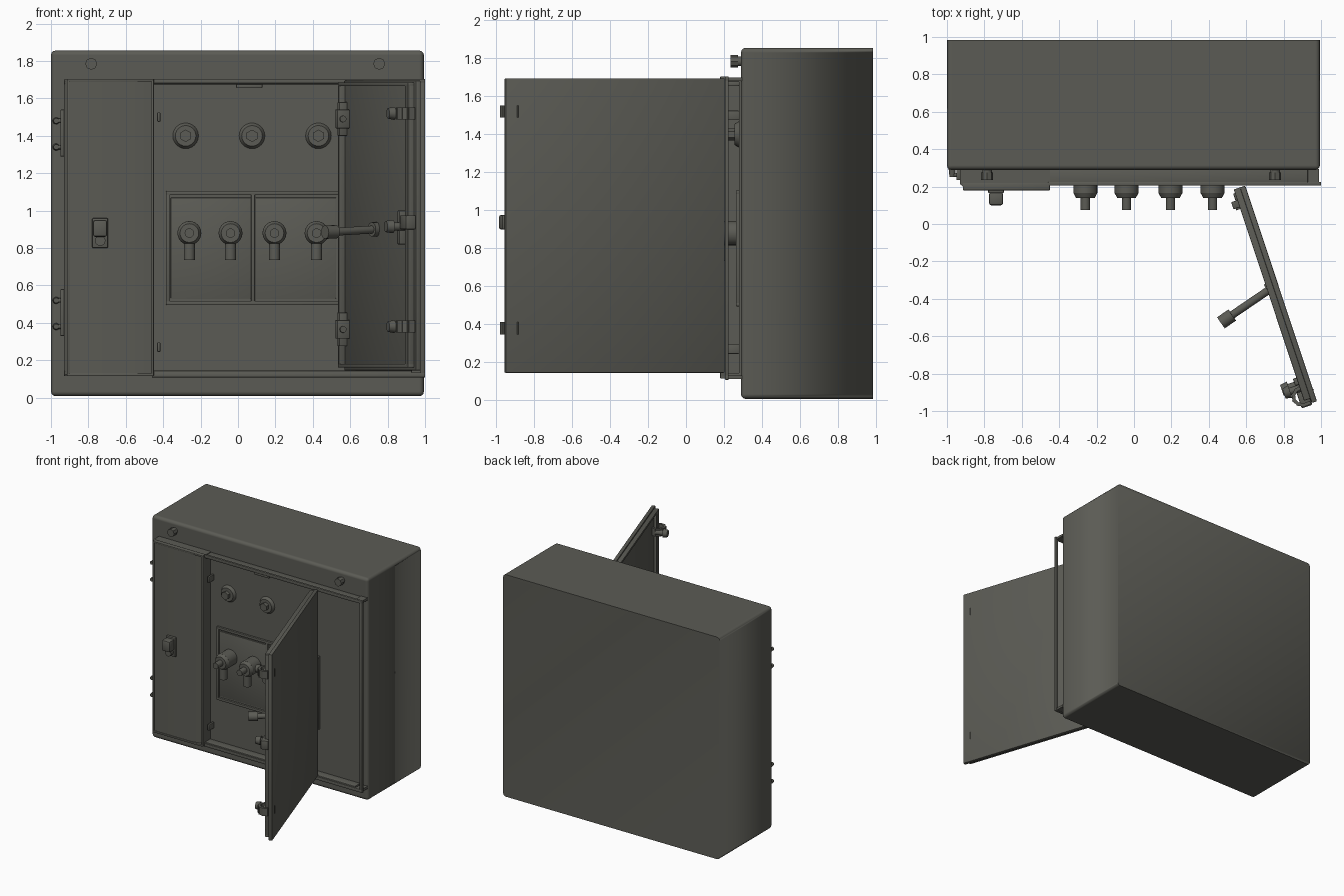
import bpy, bmesh, math
from mathutils import Matrix, Vector

if "Cube" in bpy.data.objects:
    bpy.data.objects.remove(bpy.data.objects["Cube"])

mat = bpy.data.materials.new("dark olive grey paint")
mat.use_nodes = True
COLOUR = (0.105, 0.105, 0.09, 1)
mat.diffuse_color = COLOUR
mat.node_tree.nodes["Principled BSDF"].inputs["Base Color"].default_value = COLOUR


def finish(name, bm, matrix=None, angle=35):
    """Turn a bmesh into a named, painted, smooth-by-angle object."""
    if matrix:
        bm.transform(matrix)
    bmesh.ops.recalc_face_normals(bm, faces=bm.faces)
    for f in bm.faces:
        f.smooth = True
    for e in bm.edges:
        e.smooth = len(e.link_faces) == 2 and e.calc_face_angle() < math.radians(angle)
    mesh = bpy.data.meshes.new(name)
    bm.to_mesh(mesh)
    bm.free()
    mesh.materials.append(mat)
    ob = bpy.data.objects.new(name, mesh)
    bpy.context.collection.objects.link(ob)
    return ob


def box(name, x, y, z, bevel=0.0, matrix=None):
    """Box from (min, max) ranges."""
    bm = bmesh.new()
    size = Vector((x[1] - x[0], y[1] - y[0], z[1] - z[0]))
    mid = Vector((x[0] + x[1], y[0] + y[1], z[0] + z[1])) / 2
    bmesh.ops.create_cube(bm, size=1, matrix=Matrix.Translation(mid) @ Matrix.Diagonal((*size, 1)))
    if bevel:
        bmesh.ops.bevel(bm, geom=bm.edges[:], offset=bevel, segments=2, profile=0.5, affect='EDGES')
    return finish(name, bm, matrix)


def rod(name, a, b, r1, r2=None, sides=20, matrix=None):
    """Cylinder or cone between two points."""
    a, b = Vector(a), Vector(b)
    bm = bmesh.new()
    turn = (b - a).to_track_quat('Z', 'Y').to_matrix().to_4x4()
    bmesh.ops.create_cone(bm, cap_ends=True, segments=sides, radius1=r1,
                          radius2=r1 if r2 is None else r2, depth=(b - a).length,
                          matrix=Matrix.Translation((a + b) / 2) @ turn)
    return finish(name, bm, matrix)


def ring_frame(name, x, y, z, w, bevel=0.0, matrix=None):
    """Four bars around a rectangle in the xz plane."""
    box(name + "_top", x, y, (z[1] - w, z[1]), bevel, matrix)
    box(name + "_bottom", x, y, (z[0], z[0] + w), bevel, matrix)
    box(name + "_left", (x[0], x[0] + w), y, z, bevel, matrix)
    box(name + "_right", (x[1] - w, x[1]), y, z, bevel, matrix)


def prism(name, outline, z):
    """Extrude an xy outline between two heights."""
    bm = bmesh.new()
    face = bm.faces.new([bm.verts.new((px, py, z[0])) for px, py in outline])
    up = bmesh.ops.extrude_face_region(bm, geom=[face])["geom"]
    bmesh.ops.translate(bm, vec=(0, 0, z[1] - z[0]),
                        verts=[v for v in up if isinstance(v, bmesh.types.BMVert)])
    return finish(name, bm)


# Cabinet body: rounded front and sides, plain back
bm = bmesh.new()
bmesh.ops.create_cube(bm, size=1, matrix=Matrix.Translation((-0.003, 0.637, 0.932))
                      @ Matrix.Diagonal((1.994, 0.696, 1.848, 1)))
rounded = [e for e in bm.edges if min(v.co.y for v in e.verts) < 0.5]
bmesh.ops.bevel(bm, geom=rounded, offset=0.025, segments=3, profile=0.5, affect='EDGES')
body = finish("cabinet_body", bm, angle=60)
# the upright back corners shade softly, the level ones stay sharp
for e in body.data.edges:
    p, q = (body.data.vertices[i].co for i in e.vertices)
    if min(p.y, q.y) > 0.98 and abs(p.z - q.z) > 0.5:
        e.use_edge_sharp = False
soft = body.modifiers.new("soft_normals", 'WEIGHTED_NORMAL')
soft.keep_sharp = True

# Front surround: rails, free-standing lip on the right and recessed panel
box("top_rail", (-0.93, 0.93), (0.21, 0.295), (1.675, 1.695), 0.004)
box("bottom_rail", (-0.93, 0.93), (0.21, 0.295), (0.115, 0.145), 0.004)
box("top_lip", (-0.46, 1.0), (0.205, 0.225), (1.68, 1.705), 0.004)
box("bottom_lip", (-0.46, 1.0), (0.205, 0.225), (0.108, 0.135), 0.004)
box("right_lip", (0.975, 1.0), (0.205, 0.225), (0.11, 1.705), 0.004)
for z in (0.122, 1.69):
    box("lip_bracket", (0.93, 0.99), (0.21, 0.295), (z - 0.01, z + 0.01))
box("recessed_panel", (-0.46, 0.93), (0.278, 0.295), (0.14, 1.68))

# Narrow left door with a sloping right edge
prism("left_door", [(-0.93, 0.295), (-0.93, 0.215), (-0.90, 0.185), (-0.56, 0.185),
                    (-0.45, 0.21), (-0.45, 0.295)], (0.125, 1.70))
ring_frame("left_door_rim", (-0.915, -0.45), (0.18, 0.22), (0.115, 1.705), 0.015, 0.004)
box("left_lock", (-0.78, -0.695), (0.165, 0.19), (0.80, 0.96), 0.006)
box("left_lock_housing", (-0.775, -0.70), (0.10, 0.17), (0.86, 0.95), 0.012)
rod("left_lock_button", (-0.737, 0.17, 0.84), (-0.737, 0.13, 0.84), 0.028)

# Left hinges with their pins
for low in (0.33, 1.29):
    box("hinge_leaf", (-0.95, -0.925), (0.235, 0.29), (low, low + 0.25), 0.004)
    for dz in (0.05, 0.19):
        rod("hinge_arm", (-0.93, 0.262, low + dz), (-0.975, 0.262, low + dz), 0.012)
        rod("hinge_pin", (-0.972, 0.295, low + dz), (-0.972, 0.25, low + dz), 0.019, 0.014)

# Bolts on the upper face
for x in (-0.785, 0.755):
    rod("bolt_shank", (x, 0.30, 1.785), (x, 0.25, 1.785), 0.026)
    rod("bolt_head", (x, 0.275, 1.785), (x, 0.235, 1.785), 0.032, sides=8)

# Indicator lamps
for x in (-0.28, 0.075, 0.43):
    rod("lamp_base", (x, 0.285, 1.40), (x, 0.255, 1.40), 0.073, 0.055, 24)
    rod("lamp_nut", (x, 0.26, 1.40), (x, 0.225, 1.40), 0.033, sides=6)

# Switch bay with two framed plates
ring_frame("switch_bay", (-0.385, 0.56), (0.262, 0.285), (0.495, 1.105), 0.022, 0.004)
box("bay_divider", (0.07, 0.09), (0.262, 0.285), (0.51, 1.09), 0.004)
for x in (-0.36, 0.095):
    box("bay_plate", (x, x + 0.43), (0.27, 0.285), (0.53, 1.07), 0.004)

# Rotary switches with hanging grips
for x in (-0.26, -0.04, 0.195, 0.42):
    rod("switch_drum", (x, 0.28, 0.88), (x, 0.165, 0.88), 0.064, sides=24)
    rod("switch_cap", (x, 0.166, 0.88), (x, 0.14, 0.88), 0.064, 0.05, 24)
    rod("switch_spindle", (x, 0.145, 0.88), (x, 0.075, 0.88), 0.025)
    rod("switch_grip", (x, 0.18, 0.86), (x, 0.18, 0.735), 0.03)

# Catches around the recess
box("top_catch", (-0.01, 0.13), (0.22, 0.28), (1.655, 1.678), 0.004)
for z in (0.27, 1.50):
    box("side_catch", (-0.432, -0.415), (0.215, 0.28), (z - 0.025, z + 0.025), 0.004)

# Open main door: a shallow tray swung outward
swing = Matrix.Translation((0.595, 0.205, 0)) @ Matrix.Rotation(math.radians(-71.6), 4, 'Z')
box("main_door_skin", (0, 1.215), (-0.03, 0), (0.145, 1.695), 0.006, swing)
ring_frame("main_door_rim", (0.0, 1.19), (-0.065, -0.02), (0.16, 1.685), 0.02, 0.004, swing)
box("door_end_flange", (1.14, 1.19), (-0.065, -0.055), (0.17, 1.67), 0.0, swing)
for z in (0.365, 1.49):
    box("door_hinge_strip", (0.02, 0.06), (-0.075, -0.03), (z - 0.09, z + 0.09), 0.004, swing)
    box("door_hinge_plate", (0.06, 0.10), (-0.10, -0.03), (z - 0.05, z + 0.05), 0.004, swing)
    rod("door_hinge_bolt", (0.11, -0.07, z), (0.08, -0.07, z), 0.018, None, 12, swing)

# Clamps on the free edge: a bent strap and a screw
for z in (0.38, 1.52):
    for i in range(8):
        t0, t1 = (math.radians(a) for a in (20 - 34 * i, -14 - 34 * i))
        pts = [(1.165 + 0.048 * math.cos(t), -0.06 + 0.055 * math.sin(t)) for t in (t0, t1)]
        ctr, step = (Vector(pts[0]) + Vector(pts[1])) / 2, Vector(pts[1]) - Vector(pts[0])
        place = swing @ Matrix.Translation((ctr.x, ctr.y, z)) @ Matrix.Rotation(
            math.atan2(step.y, step.x), 4, 'Z')
        box("clamp_strap", (-0.022, 0.022), (-0.009, 0.009), (-0.032, 0.032), 0.0, place)
    rod("clamp_screw", (1.12, -0.06, z), (1.12, -0.15, z), 0.02, None, 12, swing)
    rod("clamp_knob", (1.12, -0.12, z), (1.12, -0.155, z), 0.035, 0.028, 12, swing)

# Central latch on the free edge
box("latch_block", (1.12, 1.225), (-0.09, -0.03), (0.90, 0.975), 0.008, swing)
box("latch_bar", (1.06, 1.10), (-0.085, -0.03), (0.82, 1.00), 0.006, swing)
rod("latch_shaft", (1.10, -0.04, 0.915), (1.10, -0.14, 0.915), 0.022, None, 16, swing)
rod("latch_knob", (1.10, -0.12, 0.915), (1.10, -0.16, 0.915), 0.036, 0.03, 16, swing)

# Long handle rod projecting from the inside of the door
rod("handle_rod", (0.74, -0.34, 0.90), (0.49, -0.51, 0.885), 0.021)
rod("handle_mount", (0.75, -0.333, 0.90), (0.715, -0.357, 0.90), 0.038)
rod("handle_head", (0.525, -0.487, 0.887), (0.465, -0.528, 0.885), 0.036, sides=16)
